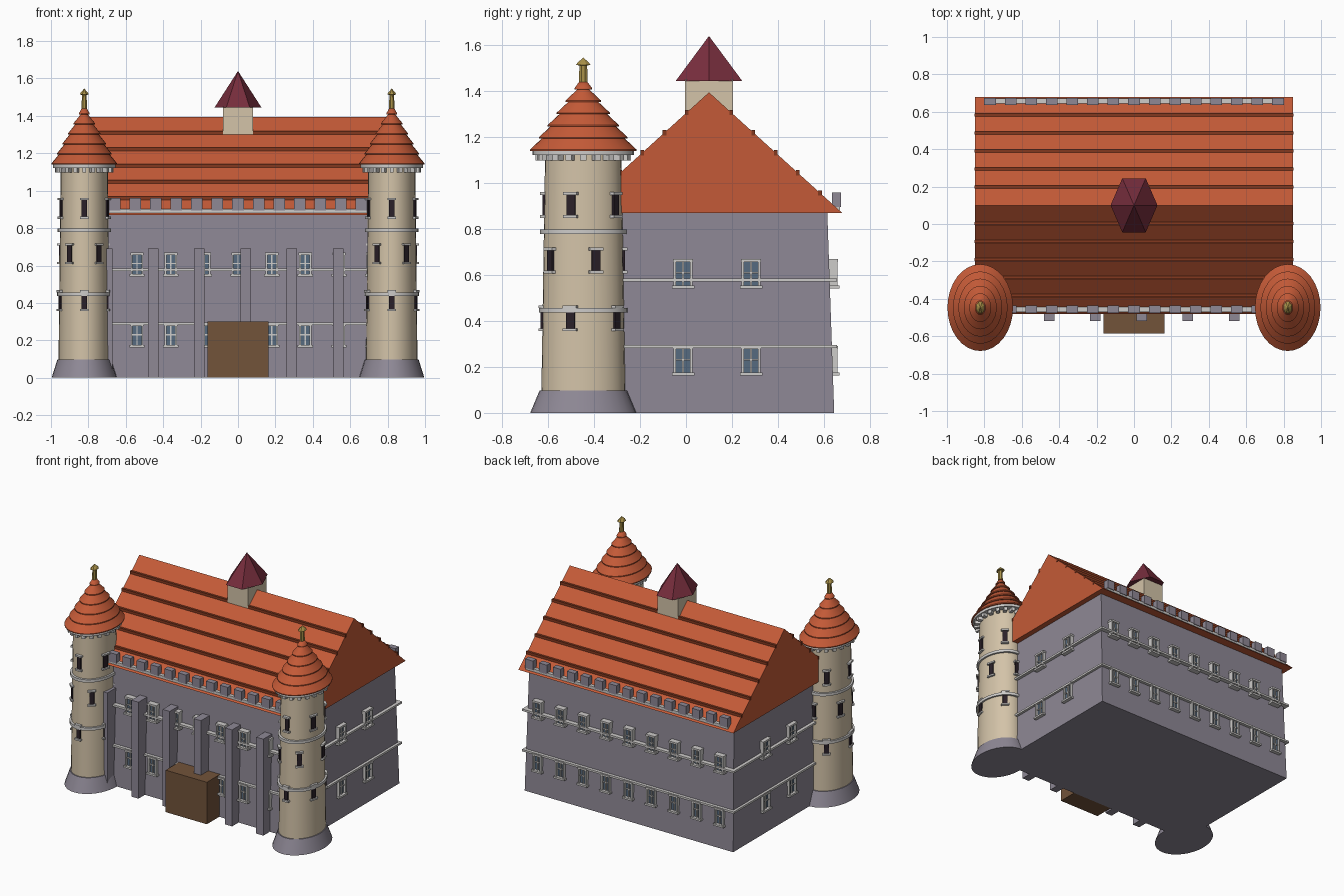
import bpy, bmesh, math
from mathutils import Matrix, Vector

if "Cube" in bpy.data.objects:
    bpy.data.objects.remove(bpy.data.objects["Cube"])


def srgb(h):
    out = []
    for i in (0, 2, 4):
        c = int(h[i:i + 2], 16) / 255
        out.append(c / 12.92 if c <= 0.04045 else ((c + 0.055) / 1.055) ** 2.4)
    return (*out, 1)


COLOURS = {"wall_grey": "8e8895", "tower_cream": "d3c3a8", "tile_orange": "c45a37",
           "tile_shadow": "84391f", "pale_stone": "ceccca", "gold": "a89048",
           "door_brown": "72533a", "glass_blue": "566b80", "slit_dark": "2a2028",
           "plum_tile": "762d3c"}
MATS = {}
for mat_name, code in COLOURS.items():
    MATS[mat_name] = bpy.data.materials.new(mat_name)
    MATS[mat_name].diffuse_color = srgb(code)


class Part:
    """Collects simple solids into one object."""

    def __init__(self, name, *mats):
        self.name, self.mats, self.bm = name, mats, bmesh.new()

    def box(self, x, y, z, mat=None, m=Matrix()):
        c = Vector((sum(x) / 2, sum(y) / 2, sum(z) / 2))
        s = Matrix.Diagonal((x[1] - x[0], y[1] - y[0], z[1] - z[0], 1))
        r = bmesh.ops.create_cube(self.bm, size=1, matrix=m @ Matrix.Translation(c) @ s)
        if mat:
            for f in {f for v in r["verts"] for f in v.link_faces}:
                f.material_index = self.mats.index(mat)

    def lathe(self, profile, m=Matrix(), seg=32, phase=0.0):
        """Spin (radius, height) pairs around z; ends are capped."""
        rings = []
        for r, z in profile:
            n = 1 if r == 0 else seg
            rings.append([self.bm.verts.new(m @ Vector((r * math.cos(phase + 2 * math.pi * k / seg),
                          r * math.sin(phase + 2 * math.pi * k / seg), z))) for k in range(n)])
        for a, b in zip(rings, rings[1:]):
            for k in range(seg):
                j = (k + 1) % seg
                if len(b) == 1:
                    self.bm.faces.new((a[k], a[j], b[0]))
                else:
                    self.bm.faces.new((a[k], a[j], b[j], b[k]))
        self.bm.faces.new(rings[0][::-1])
        if len(rings[-1]) > 1:
            self.bm.faces.new(rings[-1])

    def done(self, smooth=False):
        bmesh.ops.recalc_face_normals(self.bm, faces=self.bm.faces)
        me = bpy.data.meshes.new(self.name)
        self.bm.to_mesh(me)
        self.bm.free()
        for n in self.mats:
            me.materials.append(MATS[n])
        ob = bpy.data.objects.new(self.name, me)
        bpy.context.collection.objects.link(ob)
        if smooth:
            bpy.ops.object.select_all(action="DESELECT")
            ob.select_set(True)
            bpy.context.view_layer.objects.active = ob
            bpy.ops.object.shade_smooth_by_angle(angle=math.radians(25))


YC = 0.10                      # centre line of the hall
EAVE, RIDGE, HALF = 0.87, 1.395, 0.58
SLOPE = (RIDGE - EAVE) / HALF

# Hall with slightly leaning walls
p = Part("hall_walls", "wall_grey")
p.box((-0.825, 0.825), (YC - 0.545, YC + 0.545), (0, EAVE))
for v in p.bm.verts:
    if v.co.z > 0.5:
        v.co.x *= 0.81 / 0.825
        v.co.y = YC + (v.co.y - YC) * 0.515 / 0.545
p.done()

# Gabled roof
p = Part("hall_roof", "tile_orange")
ends = [[p.bm.verts.new((x, YC + y, z)) for y, z in ((-HALF, EAVE), (HALF, EAVE), (0, RIDGE))]
        for x in (-0.85, 0.85)]
p.bm.faces.new(ends[0])
p.bm.faces.new(ends[1])
for i in range(3):
    j = (i + 1) % 3
    p.bm.faces.new((ends[0][i], ends[0][j], ends[1][j], ends[1][i]))
p.done()

# Tile battens, eave bands and merlons on both slopes
battens = Part("roof_battens", "tile_shadow")
bands = Part("eave_bands", "pale_stone")
merlons = Part("eave_merlons", "wall_grey")
for s in (-1, 1):
    for k in range(1, 6):
        d = HALF * k / 6
        y, z = YC + s * d, RIDGE - SLOPE * d
        battens.box((-0.853, 0.853), (y - 0.008, y + 0.008), (z - 0.012, z + 0.011))
    y = YC + s * 0.548
    bands.box((-0.80, 0.80), (y - 0.022, y + 0.022), (0.882, 0.902))
    y = YC + s * 0.555
    for k in range(-7, 8):
        merlons.box((0.11 * k - 0.031, 0.11 * k + 0.031), (y - 0.02, y + 0.02), (0.895, 0.96))
battens.done()
bands.done()
merlons.done()

# String courses around the hall
p = Part("string_courses", "pale_stone")
for z in (0.289, 0.578):
    p.box((-0.838, 0.838), (YC - 0.557, YC + 0.557), (z - 0.007, z + 0.007))
p.done()


def windows(name, m, places, w):
    """Two storeys of framed windows; local -y points out of the wall."""
    p = Part(name, "pale_stone", "glass_blue")
    st, h = "pale_stone", w / 2
    for u in places:
        for z in (0.165, 0.545):
            p.box((u - h + 0.004, u + h - 0.004), (0.002, 0.05), (z + 0.005, z + 0.12), "glass_blue", m)
            for s in (-1, 1):
                e = u + s * (h - 0.005)
                p.box((e - 0.005, e + 0.005), (-0.014, 0.05), (z, z + 0.125), st, m)
            p.box((u - h - 0.003, u + h + 0.003), (-0.016, 0.05), (z + 0.112, z + 0.125), st, m)
            p.box((u - h - 0.008, u + h + 0.008), (-0.021, 0.05), (z - 0.003, z + 0.01), st, m)
            p.box((u - 0.004, u + 0.004), (-0.006, 0.03), (z, z + 0.12), st, m)
            p.box((u - h, u + h), (-0.006, 0.03), (z + 0.062, z + 0.069), st, m)
    p.done()


row = [0.18 * k for k in range(-4, 5)]
T, R = Matrix.Translation, lambda a: Matrix.Rotation(a, 4, "Z")
windows("front_windows", T((0, YC - 0.546, 0)), row, 0.066)
windows("back_windows", T((0, YC + 0.546, 0)) @ R(math.pi), row, 0.066)
windows("right_windows", T((0.826, 0, 0)) @ R(math.pi / 2), (-0.013, 0.283), 0.082)
windows("left_windows", T((-0.826, 0, 0)) @ R(-math.pi / 2), (0.013, -0.283), 0.082)

# Front buttresses and entrance porch
p = Part("buttresses", "wall_grey")
for k in range(6):
    x = -0.70 + 0.247 * k
    p.box((x - 0.028, x + 0.028), (-0.518, -0.40), (0, 0.69))
p.done()
p = Part("entrance_porch", "door_brown")
p.box((-0.163, 0.163), (-0.585, -0.40), (0, 0.30))
p.done()

# Ridge turret with six-sided cap
p = Part("ridge_turret", "tower_cream")
p.box((-0.081, 0.081), (YC - 0.105, YC + 0.105), (1.22, 1.45))
p.done()
p = Part("turret_cap", "plum_tile")
p.lathe([(0.166, 1.445), (0, 1.64)], T((0, YC, 0)) @ Matrix.Diagonal((0.755, 0.87 / 0.866, 1, 1)), 6)
p.done()


def tower(side, x):
    # Oval plan: round shapes squeezed along x
    m = T((x, -0.447, 0)) @ Matrix.Diagonal((0.755, 1, 1, 1))
    p = Part(side + "_tower_base", "wall_grey")
    p.lathe([(0.231, 0), (0.19, 0.098)], m)
    p.done(True)
    p = Part(side + "_tower_shaft", "tower_cream")
    p.lathe([(0.183, 0.05), (0.166, 1.14)], m)
    p.done(True)

    # Rings, cornice and dentils
    p = Part(side + "_tower_rings", "pale_stone")
    for r, a, b in ((0.193, 0.436, 0.456), (0.188, 0.778, 0.798), (0.22, 1.122, 1.146)):
        p.lathe([(r, a), (r, b)], m)
    for k in range(20):
        p.box((-0.014, 0.014), (-0.208, -0.15), (1.098, 1.124), None, m @ R(2 * math.pi * k / 20))
    p.done(True)

    # Arrow slits, five per level, the middle level staggered
    p = Part(side + "_tower_slits", "slit_dark", "pale_stone")
    for z, off in ((0.412, 0), (0.663, 0.5), (0.905, 0)):
        r = 0.184 - 0.0156 * z
        for k in range(5):
            a = m @ R((k + off) * math.tau / 5)
            p.box((-0.019, 0.019), (-r - 0.008, -r + 0.04), (z - 0.05, z + 0.05), "slit_dark", a)
            for e in (-0.05, 0.05):
                p.box((-0.031, 0.031), (-r - 0.018, -r + 0.04), (z + e - 0.006, z + e + 0.006),
                      "pale_stone", a)
    p.done()

    # Stepped conical roof
    p = Part(side + "_tower_roof", "tile_orange")
    n, prof = 6, []
    for i in range(n):
        z0, z1 = (1.14 + 0.32 * (i + e) / n for e in (0, 1))
        r0, r1 = (0.232 * (1 - (i + e) / n) for e in (0, 1))
        prof += [(r0, z0), (r0, z0 + 0.006)] + ([(r1 - 0.012, z1)] if i < n - 1 else [(0, z1 + 0.005)])
    p.lathe(prof, m)
    p.done(True)

    # Finial
    p = Part(side + "_tower_finial", "gold")
    p.lathe([(0.021, 1.44), (0.018, 1.512), (0.034, 1.514), (0.026, 1.525), (0, 1.546)], m, 8, math.pi / 8)
    p.done()


tower("left", -0.822)
tower("right", 0.822)

for m in bpy.data.materials:
    if m.users and not m.is_grease_pencil:
        m.use_nodes = True
        m.node_tree.nodes["Principled BSDF"].inputs["Base Color"].default_value = m.diffuse_color
